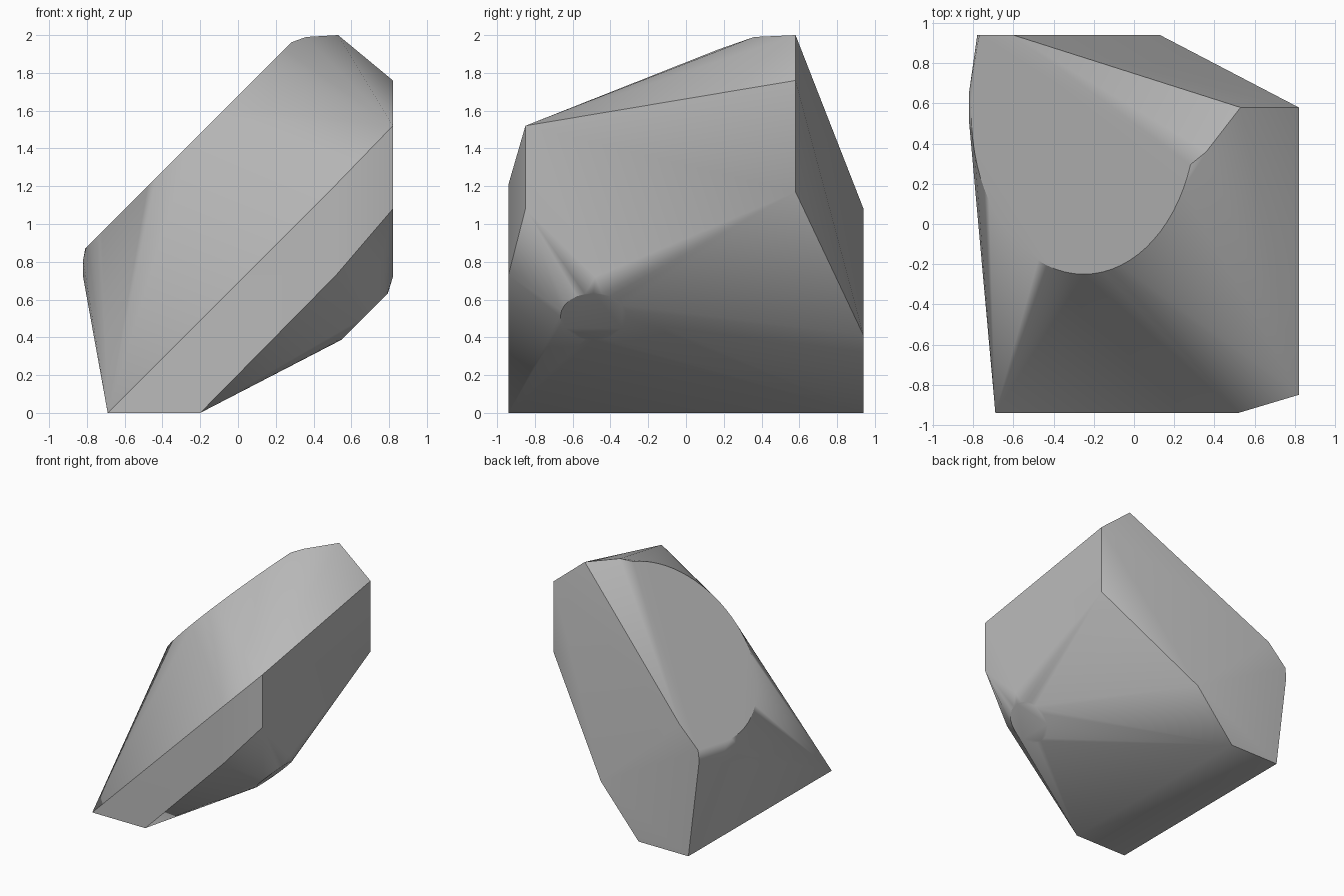
import bpy, bmesh, math
from mathutils import Vector

cube = bpy.data.objects.get("Cube")
if cube:
    bpy.data.objects.remove(cube)

stone = bpy.data.materials.new("stone grey")
stone.use_nodes = True
grey = (0.5, 0.5, 0.5, 1)
stone.diffuse_color = grey
stone.node_tree.nodes["Principled BSDF"].inputs["Base Color"].default_value = grey


def tilted_arc(centre, radius, start, end, steps):
    """Points of an arc lying in a plane that rises at 45 degrees along x."""
    across = Vector((1, 0, 1)).normalized() * radius
    along = Vector((0, radius, 0))
    turns = [math.radians(start + (end - start) * i / steps) for i in range(steps + 1)]
    return [Vector(centre) + across * math.cos(t) + along * math.sin(t) for t in turns]


# Broad sloping cap and the small worn spot on the opposite side
points = tilted_arc((-0.25, 0.54, 1.43), 0.79, -18, -210, 40)
points += tilted_arc((0.67, -0.49, 0.51), 0.175, 0, 345, 23)

# Rounded lower rim on the low side of the cap
points += [(-0.82, y, z) for y in (0.5, 0.66) for z in (0.72, 0.81)]
points += [(-0.78, 0.94, 0.82), (-0.77, 0.94, 0.91), (-0.6, 0.94, 1.08)]

# Flat foot
points += [(-0.69, -0.94, 0), (-0.2, -0.94, 0), (-0.22, 0.94, 0), (-0.68, 0.94, 0)]

# Front corner, side wall, back corner and peak
points += [(0.52, -0.94, z) for z in (0.73, 1.21)]
points += [(0.82, -0.85, z) for z in (1.08, 1.52)]
points += [(0.82, 0.58, z) for z in (1.17, 1.76)]
points += [(0.82, -0.48, 0.72), (0.13, 0.94, 0.41), (0.53, 0.58, 2.0), (0.36, 0.36, 1.99)]

# Wrap the corners in one faceted skin
bm = bmesh.new()
for p in points:
    bm.verts.new(p)
bmesh.ops.remove_doubles(bm, verts=bm.verts, dist=0.004)
hull = bmesh.ops.convex_hull(bm, input=bm.verts)
unused = {g for g in hull["geom_interior"] + hull["geom_unused"]
          if isinstance(g, bmesh.types.BMVert)}
bmesh.ops.delete(bm, geom=list(unused), context="VERTS")
bmesh.ops.dissolve_limit(bm, angle_limit=math.radians(1.5), verts=bm.verts, edges=bm.edges)
bmesh.ops.recalc_face_normals(bm, faces=bm.faces)
mesh = bpy.data.meshes.new("rock")
bm.to_mesh(mesh)
bm.free()
mesh.materials.append(stone)
rock = bpy.data.objects.new("rock", mesh)
bpy.context.collection.objects.link(rock)

# Soft blends between shallow facets, crisp ridges elsewhere
bpy.context.view_layer.objects.active = rock
rock.select_set(True)
bpy.ops.object.shade_smooth_by_angle(angle=math.radians(32))
weighted = rock.modifiers.new("facet shading", "WEIGHTED_NORMAL")
weighted.keep_sharp = True
